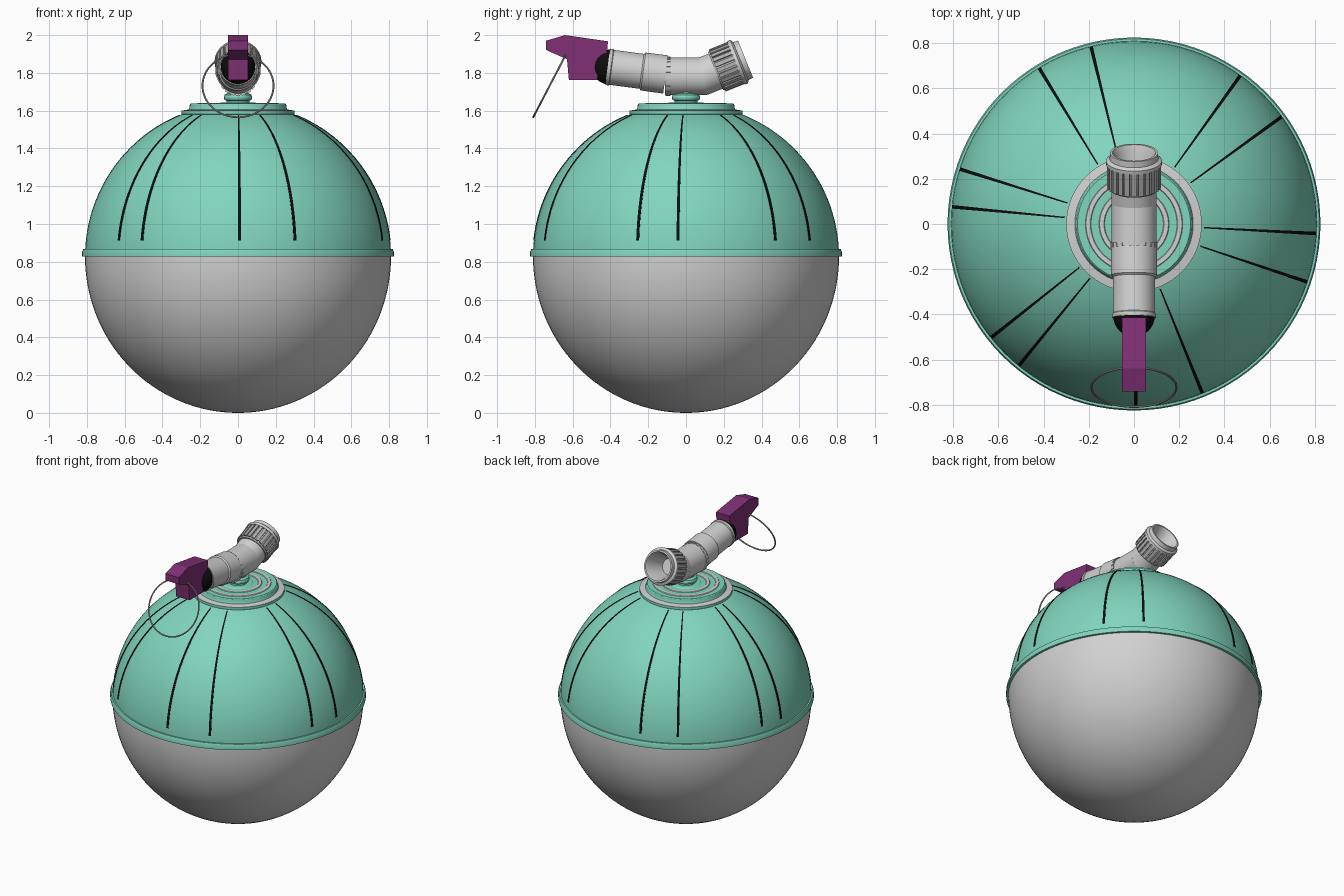
import bpy, bmesh, math
from mathutils import Vector, Matrix

if "Cube" in bpy.data.objects:
    bpy.data.objects.remove(bpy.data.objects["Cube"])


def material(name, rgb):
    m = bpy.data.materials.new(name)
    m.use_nodes = True
    m.diffuse_color = (*rgb, 1)
    bsdf = next(n for n in m.node_tree.nodes if n.type == 'BSDF_PRINCIPLED')
    bsdf.inputs["Base Color"].default_value = (*rgb, 1)
    return m


GREEN = material("sea green", (0.22, 0.67, 0.52))
GREY = material("light grey", (0.64, 0.64, 0.64))
DARK = material("mid grey", (0.44, 0.44, 0.44))
BLACK = material("black", (0.004, 0.004, 0.004))
PURPLE = material("purple", (0.22, 0.03, 0.18))
WIRE = material("warm grey", (0.45, 0.40, 0.40))


def finish(name, bm, mats, angle=30):
    bmesh.ops.recalc_face_normals(bm, faces=bm.faces)
    mesh = bpy.data.meshes.new(name)
    bm.to_mesh(mesh)
    bm.free()
    for m in mats:
        mesh.materials.append(m)
    mesh.shade_smooth()
    mesh.set_sharp_from_angle(angle=math.radians(angle))
    ob = bpy.data.objects.new(name, mesh)
    bpy.context.collection.objects.link(ob)
    return ob


def frame(origin, axis):
    return Matrix.Translation(origin) @ Vector(axis).to_track_quat('Z', 'Y').to_matrix().to_4x4()


def lathe(name, profile, mats, origin=(0, 0, 0), axis=(0, 0, 1), sides=48):
    """Revolve (radius, height[, material of next strip]) rows round an axis."""
    bm = bmesh.new()
    rings = []
    for r, h, *_ in profile:
        if r < 1e-5:
            rings.append([bm.verts.new((0, 0, h))] * sides)
        else:
            rings.append([bm.verts.new((r * math.cos(a), r * math.sin(a), h))
                          for a in (math.tau * i / sides for i in range(sides))])
    for k, (lo, hi) in enumerate(zip(rings, rings[1:])):
        for i in range(sides):
            j = (i + 1) % sides
            f = bm.faces.new(list(dict.fromkeys((lo[i], lo[j], hi[j], hi[i]))))
            f.material_index = profile[k][2] if len(profile[k]) > 2 else 0
    bm.transform(frame(origin, axis))
    return finish(name, bm, mats)


def studs(name, count, radius, height, size, mat, origin, axis):
    """Boxes spaced evenly round an axis."""
    bm = bmesh.new()
    for i in range(count):
        m = (Matrix.Rotation(math.tau * i / count, 4, 'Z')
             @ Matrix.Translation((radius, 0, height)) @ Matrix.Diagonal((*size, 1)))
        bmesh.ops.create_cube(bm, size=1, matrix=m)
    bm.transform(frame(origin, axis))
    return finish(name, bm, [mat])


# Ball: grey bowl, green dome and the rim between them
R, MID = 0.81, 0.827


def arc(a0, a1, steps, rz):
    angles = [math.radians(a0 + (a1 - a0) * i / steps) for i in range(steps + 1)]
    return [(R * math.cos(a), MID + rz * math.sin(a)) for a in angles]


lathe("lower_bowl", [(0, 0)] + arc(-88, 0, 30, MID), [GREY], sides=96)
lathe("upper_dome", arc(0, 90, 32, R), [GREEN], sides=96)
lathe("rim_band", [(0.80, 0.828), (0.825, 0.828), (0.825, 0.852), (0.819, 0.867), (0.80, 0.867)],
      [GREEN], sides=96)

# Paired black slits running down the dome
bm = bmesh.new()
for deg in (-89.4, -68, -18.5, -3, 36, 54.4, 103.6, 121.3, 162.5, 174.6, 218.5, 230.9):
    rows = []
    for k in range(21):
        e = math.radians(6 + 61.5 * k / 20)
        rows.append([bm.verts.new((rr * math.cos(e) * math.cos(a), rr * math.cos(e) * math.sin(a),
                                   MID + rr * math.sin(e)))
                     for s, rr in ((-1, R - 0.004), (-1, R + 0.003), (1, R + 0.003), (1, R - 0.004))
                     for a in [math.radians(deg + s * 0.55)]])
    for lo, hi in zip(rows, rows[1:]):
        for i in range(3):
            bm.faces.new((lo[i], lo[i + 1], hi[i + 1], hi[i]))
    bm.faces.new(rows[0])
    bm.faces.new(rows[-1])
finish("dome_slits", bm, [BLACK])

# Stepped cap with grey rings, and the stem
lathe("top_cap", [(0.28, 1.57), (0.30, 1.582), (0.30, 1.60, 1), (0.262, 1.606),
                  (0.258, 1.615), (0.255, 1.632), (0.25, 1.637), (0.215, 1.637, 1),
                  (0.212, 1.641, 1), (0.193, 1.641, 1), (0.19, 1.637), (0.155, 1.637, 1),
                  (0.152, 1.641, 1), (0.133, 1.641, 1), (0.13, 1.637), (0.10, 1.637),
                  (0.09, 1.643), (0, 1.643)], [GREEN, GREY], sides=64)
lathe("stem", [(0.06, 1.63), (0.06, 1.652), (0.071, 1.657), (0.075, 1.67), (0.071, 1.684),
               (0.055, 1.692), (0.05, 1.72)], [GREEN])

# Bent pipe: sloping front, level middle, raised back
front_axis = Vector((0, 0.99, -0.13))
front_at = Vector((0, -0.415, 1.832))
lathe("front_pipe", [(0, 0), (0.097, 0), (0.097, 0.018), (0.093, 0.022), (0.093, 0.182),
                     (0.101, 0.19), (0.102, 0.31), (0, 0.31)], [GREY], front_at, front_axis)
lathe("middle_pipe", [(0, -0.11), (0.1, -0.11), (0.1, 0.1), (0, 0.1)], [GREY],
      (0, 0, 1.782), (0, 1, 0))
studs("pipe_studs", 20, 0.1005, -0.095, (0.007, 0.02, 0.026), GREY, (0, 0, 1.782), (0, 1, 0))
tilt = math.radians(22)
back_axis = (0, math.cos(tilt), math.sin(tilt))
back_at = (0, 0.09, 1.782)
bm = bmesh.new()
bmesh.ops.create_uvsphere(bm, u_segments=32, v_segments=20, radius=0.1,
                          matrix=Matrix.Translation(back_at))
finish("pipe_elbow", bm, [GREY])
lathe("back_pipe", [(0.1, 0), (0.1, 0.10)], [GREY], back_at, back_axis)

# Ribbed collar and open mouth
lathe("collar", [(0.095, 0.072), (0.108, 0.072), (0.112, 0.08), (0.112, 0.19)],
      [DARK], back_at, back_axis)
studs("collar_ribs", 24, 0.112, 0.134, (0.016, 0.021, 0.106), DARK, back_at, back_axis)
lathe("mouth", [(0.105, 0.187), (0.123, 0.187), (0.124, 0.205), (0.116, 0.212), (0.108, 0.215),
                (0.106, 0.243), (0.095, 0.243), (0.085, 0.22), (0.055, 0.10), (0, 0.10)],
      [GREY], back_at, back_axis)

# Black ball joint
bm = bmesh.new()
bmesh.ops.create_uvsphere(bm, u_segments=32, v_segments=20, radius=0.092,
                          matrix=Matrix.Translation((0, -0.407, 1.831)))
finish("ball_joint", bm, [BLACK])

# Purple handle cut from a side outline
outline = [(-0.742, 1.97), (-0.64, 2.0), (-0.413, 1.967), (-0.418, 1.91), (-0.455, 1.87),
           (-0.47, 1.762), (-0.62, 1.762), (-0.63, 1.872), (-0.742, 1.922)]
bm = bmesh.new()
side = bm.faces.new([bm.verts.new((-0.053, y, z)) for y, z in outline])
grown = bmesh.ops.extrude_face_region(bm, geom=[side])["geom"]
bmesh.ops.translate(bm, vec=(0.106, 0, 0),
                    verts=[v for v in grown if isinstance(v, bmesh.types.BMVert)])
finish("handle", bm, [PURPLE], 10)

# Wire pull ring hanging off the handle
loop = [(0.188 + 0.005 * math.cos(a), 0.005 * math.sin(a))
        for a in (math.tau * i / 8 for i in range(9))]
lathe("pull_ring", loop, [WIRE], (0, -0.722, 1.732), (0, 0.336, -0.175), 64)
